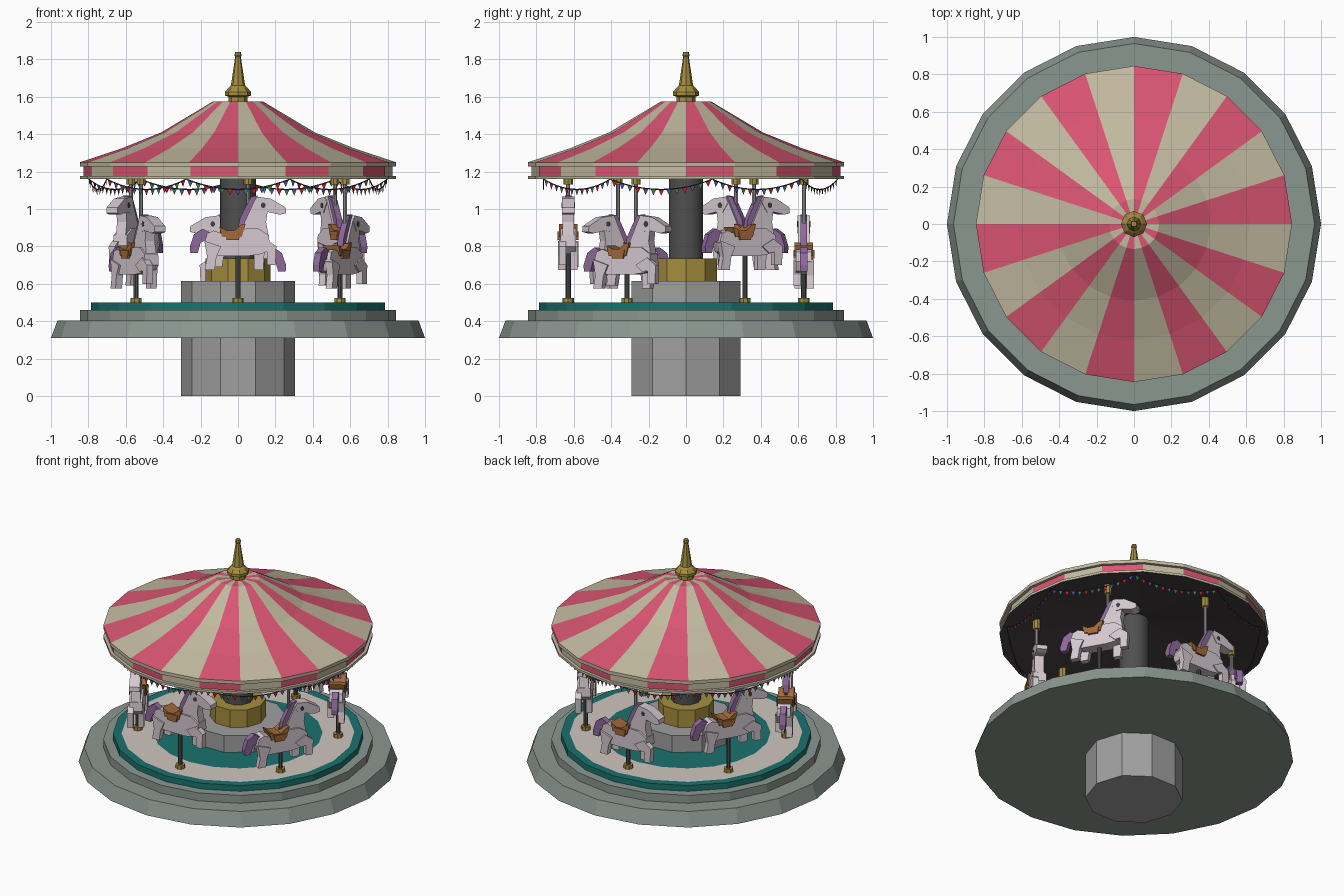
import bpy, bmesh
from math import sin, cos, pi, radians
from mathutils import Matrix, Vector

if "Cube" in bpy.data.objects:
    bpy.data.objects.remove(bpy.data.objects["Cube"])


def mat(name, r, g, b):
    m = bpy.data.materials.new(name)
    m.diffuse_color = (r, g, b, 1)
    m.use_nodes = True
    m.node_tree.nodes["Principled BSDF"].inputs["Base Color"].default_value = m.diffuse_color
    return m


stone = mat("stone", .26, .31, .28)
teal = mat("teal", .01, .17, .155)
cream = mat("cream", .62, .56, .52)
gold = mat("gold", .38, .27, .05)
pink = mat("pink", .70, .09, .17)
beige = mat("beige", .54, .49, .35)
dark = mat("dark", .06, .05, .055)
iron = mat("iron", .08, .08, .08)
grey = mat("grey", .35, .35, .35)
coat = mat("coat", .66, .58, .62)
purple = mat("purple", .27, .14, .33)
leather = mat("leather", .36, .14, .04)
flag_mats = [mat("flag_red", .55, .01, .02), mat("flag_blue", .08, .07, .32),
             mat("flag_green", .05, .2, .1)]


def finish(name, bm, mats):
    bmesh.ops.remove_doubles(bm, verts=bm.verts, dist=1e-5)
    bmesh.ops.recalc_face_normals(bm, faces=bm.faces)
    me = bpy.data.meshes.new(name)
    bm.to_mesh(me)
    bm.free()
    for m in mats:
        me.materials.append(m)
    return me


def place(name, me, matrix=Matrix()):
    ob = bpy.data.objects.new(name, me)
    bpy.context.collection.objects.link(ob)
    ob.matrix_world = matrix
    return ob


def lathe(name, profile, n, mats, pick=lambda seg, k: 0, x=0):
    """Spin an (r, z) profile into n flat sides; pick chooses the material slot."""
    bm = bmesh.new()
    rings = [[bm.verts.new((x + r * cos(2 * pi * k / n), r * sin(2 * pi * k / n), z))
              for k in range(n)] for r, z in profile]
    for j in range(len(profile) - 1):
        for k in range(n):
            q = (k + 1) % n
            f = bm.faces.new((rings[j][k], rings[j][q], rings[j + 1][q], rings[j + 1][k]))
            f.material_index = pick(j, k)
    return finish(name, bm, mats)


def rod(name, r, z0, z1, n, m, x=0):
    return lathe(name, [(0, z0), (r, z0), (r, z1), (0, z1)], n, [m], x=x)


def plates(name, parts, m):
    """Join side profiles (x, z), each extruded from y0 to y1."""
    bm = bmesh.new()
    for prof, y0, y1 in parts:
        a = [bm.verts.new((px, y0, pz)) for px, pz in prof]
        b = [bm.verts.new((px, y1, pz)) for px, pz in prof]
        bm.faces.new(a)
        bm.faces.new(b[::-1])
        for i in range(len(a)):
            j = (i + 1) % len(a)
            bm.faces.new((a[i], b[i], b[j], a[j]))
    me = finish(name, bm, [m])
    return me


# Stepped base and deck with pale ring
place("base", lathe("base", [(0, .31), (1, .31), (.965, .405), (.845, .405),
                             (.845, .46), (0, .46)], 20, [stone]))
place("deck", lathe("deck", [(.785, .46), (.785, .5), (.73, .5), (.53, .5), (.37, .5), (0, .5)],
                    20, [teal, cream], lambda j, k: int(j == 2)))

# Central column
place("pedestal", rod("pedestal", .305, 0, .615, 10, grey))
place("drum", rod("drum", .175, .61, .735, 10, gold))
column = place("column", rod("column", .095, .73, 1.31, 10, iron))

# Striped roof with trim bands, dark ceiling and spire
roof = [(.845, 1.16), (.845, 1.176), (.825, 1.176), (.825, 1.227), (.845, 1.227), (.845, 1.25),
        (.62, 1.325), (.41, 1.41), (.134, 1.575), (0, 1.575)]
place("roof", lathe("roof", roof, 20, [pink, beige],
                    lambda j, k: 1 if j in (0, 1, 3, 4) else k % 2))
place("ceiling", lathe("ceiling", [(.845, 1.16), (0, 1.305)], 20, [dark]))
place("spire", lathe("spire", [(.05, 1.57), (.05, 1.60), (.07, 1.607), (.07, 1.625), (.05, 1.65),
                               (.038, 1.66), (.015, 1.815), (.019, 1.822), (.015, 1.84),
                               (0, 1.84)], 8, [gold]))

# Horse meshes, facing +x, in the raised position
body = [(-.165, .87), (-.18, .82), (-.16, .77), (-.10, .75), (.06, .75), (.13, .76),
        (.17, .80), (.165, .86), (.11, .895), (.04, .895), (-.03, .865), (-.09, .87), (-.13, .885)]
neck = [(.02, .87), (.035, .93), (.09, 1.05), (.16, 1.0), (.15, .93), (.165, .85)]
head = [(.085, 1.035), (.10, 1.066), (.175, 1.056), (.255, 1.008), (.258, .978),
        (.225, .97), (.155, .985), (.12, .98)]
hind_a = [(-.18, .83), (-.09, .80), (-.115, .745), (-.125, .675), (-.178, .675), (-.165, .745)]
hind_b = [(-.17, .83), (-.08, .80), (-.075, .75), (-.085, .69), (-.135, .69), (-.13, .75)]
fore_a = [(.06, .80), (.15, .82), (.14, .75), (.135, .675), (.085, .675), (.085, .75)]
fore_b = [(.08, .80), (.15, .84), (.205, .80), (.20, .70), (.155, .70), (.155, .77), (.12, .765)]
horse = plates("horse", [
    (body, -.042, .042), (neck, -.03, .03), (head, -.034, .034),
    (hind_a, -.054, -.014), (hind_b, .014, .054),
    (fore_a, .012, .05), (fore_b, -.05, -.012)], coat)
mane = [(.0, .90), (.01, .95), (.045, 1.02), (.07, 1.065), (.105, 1.072), (.09, 1.02), (.06, .95),
        (.045, .88)]
tail = [(-.15, .875), (-.19, .895), (-.235, .865), (-.257, .80), (-.255, .765), (-.215, .765),
        (-.20, .82), (-.16, .84)]
hair = plates("mane_and_tail", [(mane, -.018, .018), (tail, -.02, .02)], purple)
seat = [(-.10, .905), (-.085, .85), (.02, .85), (.04, .92), (.015, .915), (-.02, .885), (-.06, .885)]
flap = [(-.07, .88), (-.06, .835), (.005, .835), (.015, .88)]
saddle = plates("saddle", [(seat, -.05, .05), (flap, -.056, .056)], leather)
eye = [(.135 + .013 * cos(i * pi / 4), 1.02 + .015 * sin(i * pi / 4)) for i in range(8)]
eyes = plates("eyes", [(eye, -.036, .036)], dark)

# Poles and gold caps
lower_pole = rod("lower_pole", .014, .5, .80, 8, iron)
upper_pole = rod("upper_pole", .011, .76, 1.2, 8, grey, .055)
foot_cap = rod("foot_cap", .03, .5, .525, 8, gold)
top_cap = rod("top_cap", .025, 1.13, 1.21, 8, gold, .055)

# Six horses, alternately high and low
for i in range(6):
    a = radians(-90 + 60 * i)
    spin = Matrix.Translation((.63 * cos(a), .63 * sin(a), 0)) @ Matrix.Rotation(a + pi / 2, 4, 'Z')
    drop = Matrix.Translation((0, 0, -.1 * (i % 2)))
    for me in (horse, hair, saddle, eyes):
        place(f"{me.name}_{i}", me, spin @ drop)
    for me in (lower_pole, upper_pole, foot_cap, top_cap):
        place(f"{me.name}_{i}", me, spin)

# Bunting: nine sagging strings with triangular flags
cu = bpy.data.curves.new("bunting_string", 'CURVE')
cu.dimensions = '3D'
cu.bevel_depth = .003
cu.bevel_resolution = 0
cu.materials.append(dark)
flags = bmesh.new()
for s in range(9):
    a0, a1 = radians(90 + 40 * s), radians(130 + 40 * s)
    p0 = Vector((.81 * cos(a0), .81 * sin(a0), 1.16))
    p1 = Vector((.81 * cos(a1), .81 * sin(a1), 1.16))

    def sag(t):
        return p0.lerp(p1, t) - Vector((0, 0, .055 * 4 * t * (1 - t)))

    sp = cu.splines.new('POLY')
    sp.points.add(12)
    for i, p in enumerate(sp.points):
        p.co = (*sag(i / 12), 1)
    for i in range(13):
        t = (i + .5) / 13
        tip = sag(t) - Vector((0, 0, .034))
        f = flags.faces.new([flags.verts.new(v) for v in (sag(t - .028), sag(t + .028), tip)])
        f.material_index = (i + s) % 3
place("bunting_string", cu)
place("bunting_flags", finish("bunting_flags", flags, flag_mats))

# Rounded shading on the column
bpy.context.view_layer.objects.active = column
column.select_set(True)
bpy.ops.object.shade_smooth_by_angle(angle=radians(40))
